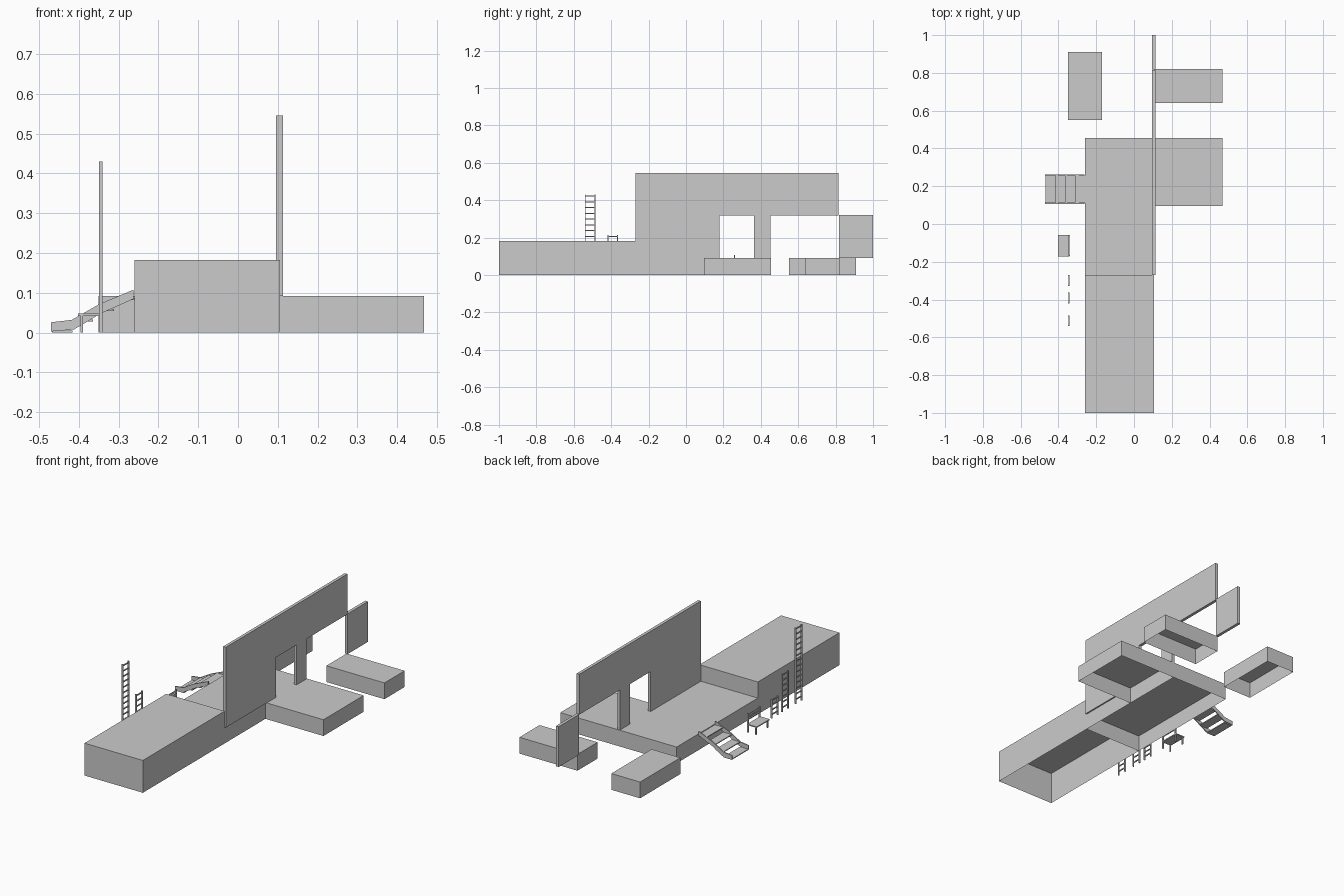
import bpy, bmesh

if "Cube" in bpy.data.objects:
    bpy.data.objects.remove(bpy.data.objects["Cube"])


def finish(name, bm):
    bmesh.ops.recalc_face_normals(bm, faces=bm.faces[:])
    me = bpy.data.meshes.new(name)
    bm.to_mesh(me)
    bm.free()
    ob = bpy.data.objects.new(name, me)
    bpy.context.collection.objects.link(ob)
    return ob


def add_box(bm, x, y, z):
    """Add a box given (min, max) on each axis; returns its vertices."""
    vs = bmesh.ops.create_cube(bm, size=1)["verts"]
    for v in vs:
        for i, (lo, hi) in enumerate((x, y, z)):
            v.co[i] = hi if v.co[i] > 0 else lo
    return vs


def platform(name, x, y, h):
    """Hollow deck with an open underside."""
    bm = bmesh.new()
    add_box(bm, x, y, (0, h))
    bm.normal_update()
    bmesh.ops.delete(bm, geom=[f for f in bm.faces if f.normal.z < -0.5], context='FACES_ONLY')
    me = bpy.data.meshes.new(name)
    bm.to_mesh(me)
    bm.free()
    bpy.context.collection.objects.link(bpy.data.objects.new(name, me))


def add_prism(bm, pts, axis, lo, hi):
    """Extrude a 2D profile along x (axis 0) or y (axis 1)."""
    def co(p):
        return (lo, p[0], p[1]) if axis == 0 else (p[0], lo, p[1])
    f = bm.faces.new([bm.verts.new(co(p)) for p in pts])
    ext = bmesh.ops.extrude_face_region(bm, geom=[f])["geom"]
    for v in ext:
        if isinstance(v, bmesh.types.BMVert):
            v.co[axis] = hi


# Platforms
LOW, HIGH = 0.092, 0.183
platform("high_deck", (-0.26, 0.105), (-1.0, -0.27), HIGH)
platform("low_deck", (-0.26, 0.105), (-0.27, 0.455), LOW)
platform("side_deck", (0.105, 0.468), (0.095, 0.455), LOW)
platform("right_block", (0.105, 0.468), (0.64, 0.82), LOW)
platform("left_block", (-0.35, -0.17), (0.55, 0.91), LOW)

# Wall with a doorway and an open bay
bm = bmesh.new()
add_prism(bm, [(-0.27, LOW), (0.178, LOW), (0.178, 0.318), (0.363, 0.318), (0.363, LOW),
               (0.452, LOW), (0.452, 0.318), (0.815, 0.318), (0.815, 0.546), (-0.27, 0.546)],
          0, 0.096, 0.113)
finish("wall", bm)
bm = bmesh.new()
add_box(bm, (0.096, 0.113), (0.817, 1.0), (LOW, 0.32))
finish("wall_panel", bm)

# Steps: two bent stringers and four thin treads
bm = bmesh.new()
stringer = [(-0.47, 0.003), (-0.412, 0.008), (-0.345, 0.048), (-0.262, 0.085),
            (-0.262, 0.108), (-0.348, 0.072), (-0.418, 0.032), (-0.47, 0.026)]
for y in (0.107, 0.256):
    add_prism(bm, stringer, 1, y, y + 0.006)
finish("step_stringers", bm)
bm = bmesh.new()
for i in range(4):
    x, z = -0.468 + i * 0.052, i * 0.0275
    add_box(bm, (x, x + 0.052), (0.111, 0.258), (z, z + 0.005))
finish("step_treads", bm)

# Bench: seat, four legs, back posts and rails
bm = bmesh.new()
add_box(bm, (-0.402, -0.342), (-0.173, -0.058), (0.042, 0.048))
finish("bench_seat", bm)
bm = bmesh.new()
for y in (-0.17, -0.067):
    add_box(bm, (-0.396, -0.390), (y, y + 0.006), (0, 0.043))
    add_box(bm, (-0.347, -0.340), (y, y + 0.006), (0, 0.108))
finish("bench_legs", bm)
bm = bmesh.new()
for z in (0.072, 0.09):
    add_box(bm, (-0.346, -0.342), (-0.17, -0.061), (z, z + 0.012))
finish("bench_back", bm)

# Ladders of three heights
for name, y0, h, n in (("short", -0.327, 0.108, 4), ("medium", -0.420, 0.215, 7), ("tall", -0.541, 0.43, 14)):
    bm = bmesh.new()
    for y in (y0, y0 + 0.052):
        add_box(bm, (-0.349, -0.341), (y, y + 0.005), (0, h))
    for i in range(n):
        z = h * (i + 1) / n - 0.011
        add_box(bm, (-0.346, -0.341), (y0 + 0.004, y0 + 0.053), (z, z + 0.006))
    finish(name + "_ladder", bm)
